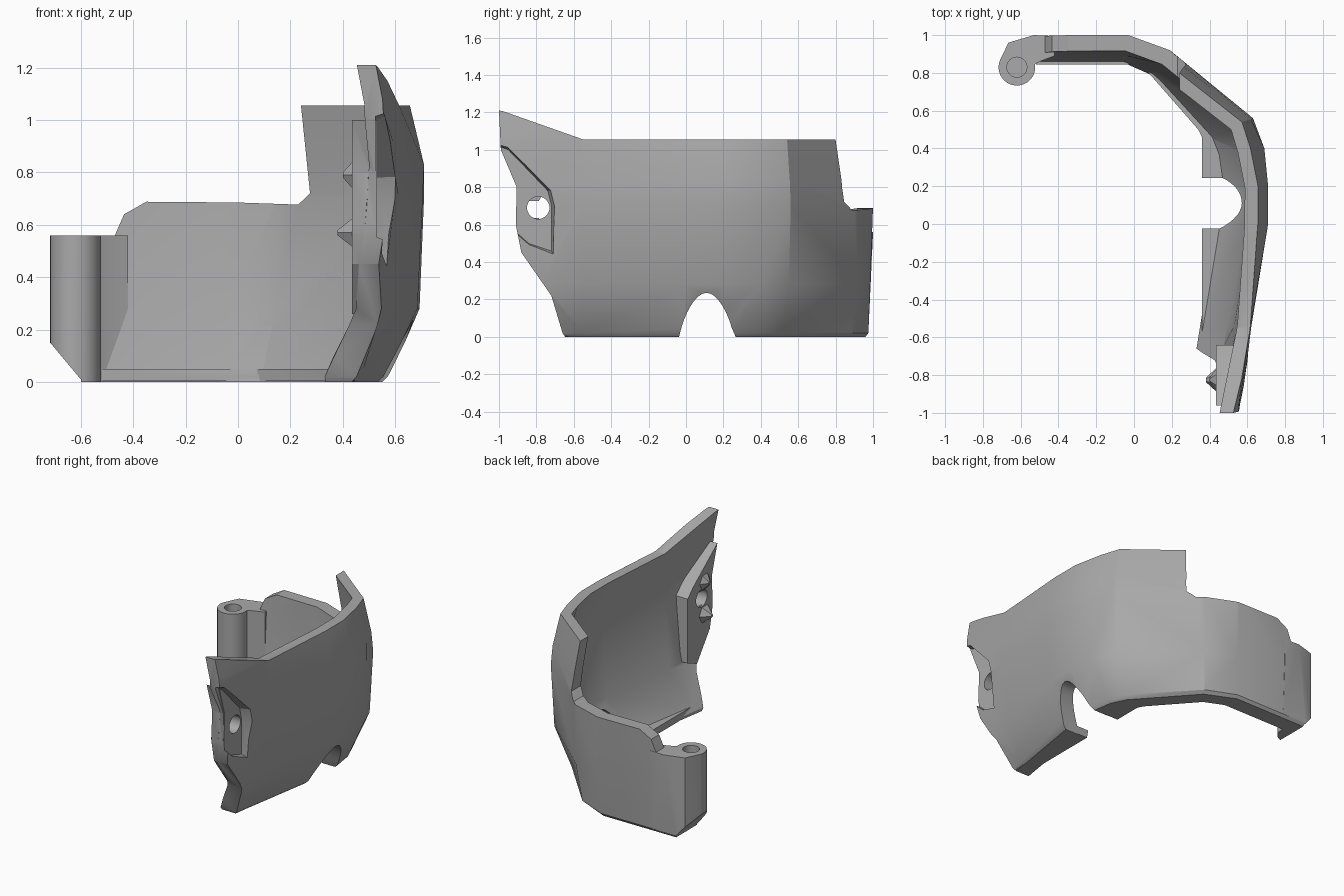
import bpy, bmesh, math
from mathutils import Vector

if "Cube" in bpy.data.objects:
    bpy.data.objects.remove(bpy.data.objects["Cube"])

grey = bpy.data.materials.new("plain grey")
grey.use_nodes = True
grey.diffuse_color = (0.4, 0.4, 0.4, 1)
grey.node_tree.nodes["Principled BSDF"].inputs["Base Color"].default_value = (0.4, 0.4, 0.4, 1)


def finish(bm, name):
    bmesh.ops.recalc_face_normals(bm, faces=bm.faces)
    mesh = bpy.data.meshes.new(name)
    bm.to_mesh(mesh)
    bm.free()
    mesh.materials.append(grey)
    ob = bpy.data.objects.new(name, mesh)
    bpy.context.collection.objects.link(ob)
    return ob


def prism(name, axis, pts, a, b, grow=1.0):
    """Extrude a 2D outline along an axis; grow scales the far end."""
    bm = bmesh.new()
    cu = sum(p[0] for p in pts) / len(pts)
    cv = sum(p[1] for p in pts) / len(pts)
    rings = []
    for d, s in ((a, 1), (b, grow)):
        ring = []
        for u, v in pts:
            u, v = cu + (u - cu) * s, cv + (v - cv) * s
            co = {"x": (d, u, v), "y": (u, d, v), "z": (u, v, d)}[axis]
            ring.append(bm.verts.new(co))
        rings.append(ring)
        bm.faces.new(ring)
    for i in range(len(pts)):
        j = (i + 1) % len(pts)
        bm.faces.new((rings[0][i], rings[0][j], rings[1][j], rings[1][i]))
    return finish(bm, name)


def circle(u, v, r, start=0, end=360, n=32):
    steps = n if end - start == 360 else n + 1
    angles = [math.radians(start + (end - start) * i / n) for i in range(steps)]
    return [(u + r * math.cos(t), v + r * math.sin(t)) for t in angles]


def combine(ob, tool, how="DIFFERENCE", keep=False):
    m = ob.modifiers.new("cut", "BOOLEAN")
    m.operation, m.object, m.solver = how, tool, "EXACT"
    bpy.context.view_layer.objects.active = ob
    bpy.ops.object.modifier_apply(modifier=m.name)
    tool.hide_render = True
    if not keep:
        bpy.data.objects.remove(tool)


# Curved wall: plan paths at rising heights, front end to back end
def level(z, thick, xs, e, f, g, back):
    ys = (-1.05, -0.55, 0.0, 0.2, 0.4)
    path = list(zip(xs, ys)) + [e, f, (g, back), (-0.53, back)]
    return z, thick, [Vector(p) for p in path]


levels = [
    level(0.0, 0.10, (0.37, 0.45, 0.54, 0.56, 0.53), (0.48, 0.50), (0.15, 0.87), -0.05, 0.96),
    level(0.02, 0.12, (0.39, 0.47, 0.56, 0.58, 0.55), (0.50, 0.52), (0.16, 0.89), -0.04, 0.975),
    level(0.28, 0.095, (0.49, 0.59, 0.685, 0.693, 0.67), (0.61, 0.55), (0.19, 0.92), -0.03, 0.985),
    level(0.70, 0.085, (0.565, 0.615, 0.705, 0.71, 0.69), (0.63, 0.56), (0.19, 0.92), -0.03, 1.0),
    level(0.83, 0.075, (0.56, 0.62, 0.71, 0.71, 0.69), (0.62, 0.555), (0.19, 0.89), -0.03, 0.96),
    level(1.06, 0.07, (0.545, 0.615, 0.655, 0.655, 0.615), (0.57, 0.54), (0.20, 0.83), -0.03, 0.9),
    level(1.25, 0.07, (0.51, 0.60, 0.63, 0.63, 0.59), (0.55, 0.53), (0.20, 0.81), -0.03, 0.9),
]


def inset(path, t):
    out = []
    for i, p in enumerate(path):
        a = (p - path[max(i - 1, 0)]).normalized()
        b = (path[min(i + 1, len(path) - 1)] - p).normalized()
        d = (a + b).normalized()
        out.append(p + Vector((-d.y, d.x)) * t)
    return out


bm = bmesh.new()
loops = []
for z, t, path in levels:
    ring = path + inset(path, t)[::-1]
    loops.append([bm.verts.new((p.x, p.y, z)) for p in ring])
for lo, hi in zip(loops, loops[1:]):
    for i in range(len(lo)):
        j = (i + 1) % len(lo)
        bm.faces.new((lo[i], lo[j], hi[j], hi[i]))
half = len(loops[0]) // 2
for ring in (loops[0], loops[-1]):
    for i in range(half - 1):
        bm.faces.new((ring[i], ring[i + 1], ring[-2 - i], ring[-1 - i]))
wall = finish(bm, "curved_wall")

# Bottom flange along the inside of the wall
flange = prism("bottom_flange", "z",
               [(0.36, -0.8), (0.42, -0.8), (0.48, -0.35), (0.53, 0.1), (0.52, 0.35),
                (0.44, 0.5), (0.13, 0.85), (-0.05, 0.93), (-0.52, 0.93), (-0.52, 0.845),
                (0.0, 0.845), (0.06, 0.82), (0.34, 0.5), (0.36, 0.46)], 0.003, 0.05)
combine(wall, flange, "UNION")

# Front flap that carries the screw hole
flap = prism("front_flap", "x",
             [(-0.96, 1.0), (-0.9, 0.8), (-0.91, 0.6), (-0.88, 0.45), (-0.74, 0.26),
              (-0.64, 0.3), (-0.64, 0.74), (-0.7, 0.8)], 0.435, 0.53)
recess = prism("recess_cutter", "x",
               [(-1.12, 1.06), (-0.95, 1.0), (-0.74, 0.78), (-0.72, 0.7), (-0.72, 0.46),
                (-0.84, 0.5), (-1.12, 0.75)], 0.525, 0.7, 1.25)
combine(wall, recess)
combine(wall, flap, "UNION")
combine(wall, prism("hole_cutter", "x", circle(-0.79, 0.69, 0.06), 0.2, 0.9))

# Small pointed lugs on the inner side of the flap
for z, tip in ((0.57, 0.38), (0.79, 0.40)):
    lug = prism("lug", "x", circle(-0.825, z, 0.075, n=6), 0.45, tip, 0.15)
    combine(wall, lug, "UNION")

# Side outline with wheel-like arch, then end outline with the stepped back edge
arch = [(0.11 + 0.145 * math.cos(t) * (1 - 0.25 * math.sin(t)), 0.235 * math.sin(t))
        for t in [math.pi * i / 16 for i in range(1, 16)]]
side = prism("side_outline", "x",
             [(-0.64, -0.01), (-0.66, 0.02), (-0.72, 0.22), (-0.88, 0.45), (-0.91, 0.6),
              (-0.905, 0.8), (-0.99, 1.0), (-1.0, 1.21), (-0.975, 1.205), (-0.55, 1.055),
              (1.1, 1.055), (1.1, -0.01), (0.27, -0.01)] + arch + [(-0.04, -0.01)], -1, 1)
combine(wall, side, "INTERSECT")
end = prism("end_outline", "y",
            [(-0.9, -0.1), (-0.9, 0.56), (-0.47, 0.56), (-0.435, 0.64), (-0.35, 0.688),
             (0.0, 0.685), (0.23, 0.677), (0.275, 0.72), (0.24, 1.06), (0.24, 1.4),
             (1, 1.4), (1, -0.1)], -1.3, 1.3)
combine(wall, end, "INTERSECT")

# Round boss at the free back end, chamfered below
boss = prism("screw_boss", "z",
             [(-0.42, 0.995), (-0.53, 1.0), (-0.665, 0.96)]
             + circle(-0.62, 0.83, 0.097, 160, 370, 24)
             + [(-0.5, 0.86), (-0.42, 0.89)], 0.0, 0.56)
chamfer = prism("chamfer_cutter", "y", [(-0.8, 0.25), (-0.717, 0.15), (-0.6, 0.01),
                                        (-0.59, -0.05), (-0.8, -0.05)], 0.5, 1.2)
combine(boss, chamfer)
under = prism("under_cutter", "x", [(0.97, -0.1), (0.96, 0.0), (0.975, 0.02), (1.003, 0.62),
                                    (1.1, 0.62), (1.1, -0.1)], -0.9, -0.3)
combine(boss, under)
combine(boss, prism("bore_cutter", "z", circle(-0.62, 0.83, 0.053), 0.3, 0.8))

for ob in (wall, boss):
    bpy.ops.object.select_all(action="DESELECT")
    ob.select_set(True)
    bpy.context.view_layer.objects.active = ob
    bpy.ops.object.shade_smooth_by_angle(angle=math.radians(25))
